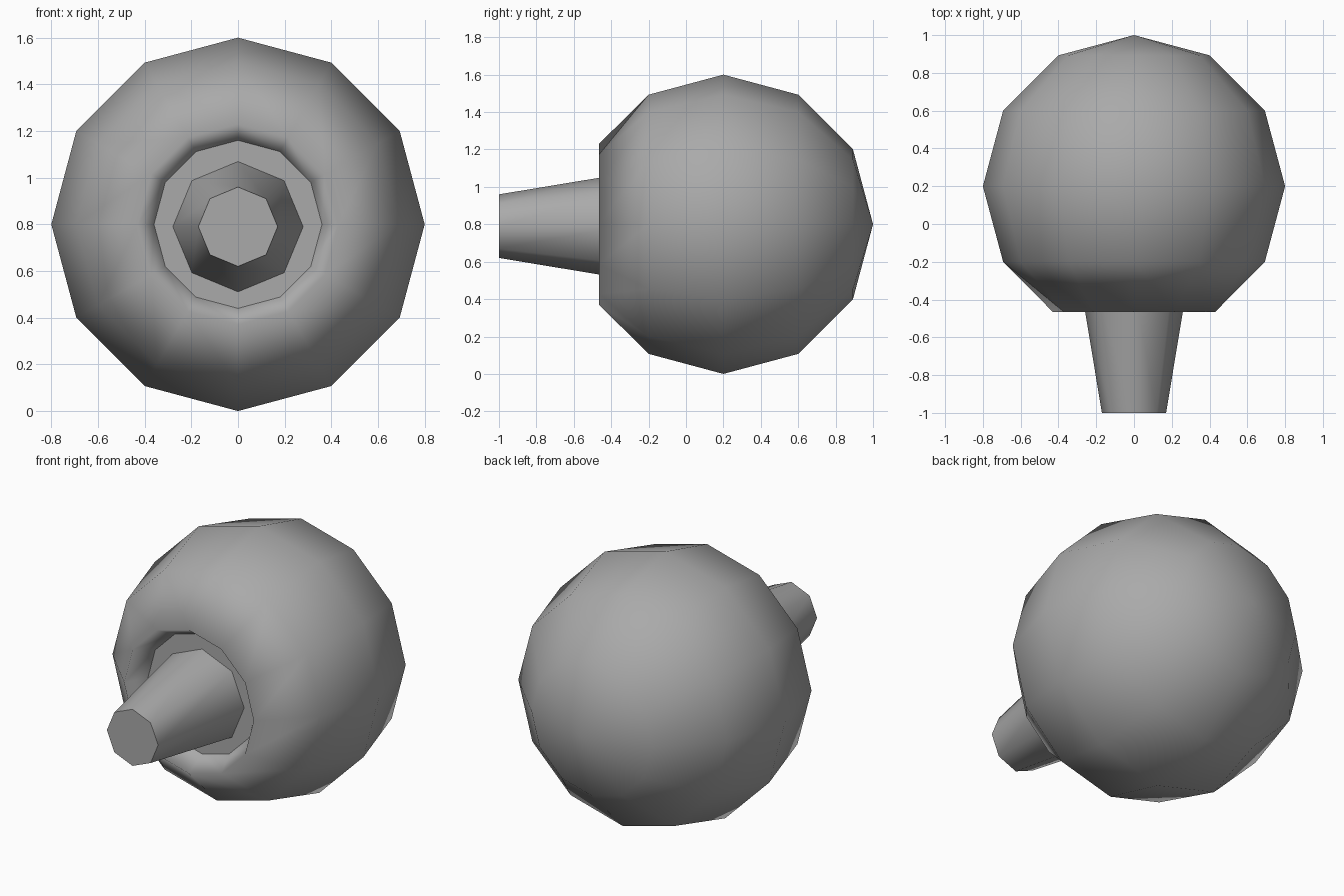
import bpy, bmesh, math

if "Cube" in bpy.data.objects:
    bpy.data.objects.remove(bpy.data.objects["Cube"])

# Darker grey shared by both parts
grey = bpy.data.materials.new("dark_grey")
grey.diffuse_color = (0.4, 0.4, 0.4, 1)
grey.use_nodes = True
grey.node_tree.nodes["Principled BSDF"].inputs["Base Color"].default_value = grey.diffuse_color


def lathe_y(name, profile, sides, z):
    """Revolve (radius, y) pairs about a y-parallel axis at height z; flat end caps."""
    bm = bmesh.new()
    rings = []
    for r, y in profile:
        if r == 0:
            rings.append([bm.verts.new((0, y, z))])
            continue
        rings.append([bm.verts.new((r * math.sin(2 * math.pi * i / sides), y,
                                    z + r * math.cos(2 * math.pi * i / sides)))
                      for i in range(sides)])
    for a, b in zip(rings, rings[1:]):
        for i in range(sides):
            j = (i + 1) % sides
            if len(a) == 1:
                bm.faces.new((a[0], b[i], b[j]))
            else:
                bm.faces.new((a[i], b[i], b[j], a[j]))
    for f in bm.faces:
        f.smooth = True
    # end caps stay flat
    if len(rings[0]) > 1:
        bm.faces.new(rings[0])
    bm.faces.new(rings[-1])
    bmesh.ops.recalc_face_normals(bm, faces=bm.faces)
    mesh = bpy.data.meshes.new(name)
    bm.to_mesh(mesh)
    bm.free()
    mesh.materials.append(grey)
    obj = bpy.data.objects.new(name, mesh)
    bpy.context.collection.objects.link(obj)
    return obj


# Ball: back pole to front ring, then the sloped lip and flat recess floor
R, CY, CZ = 0.8, 0.2, 0.8
arc = [(0, CY + R)] + [(R * math.sin(math.radians(t)), CY + R * math.cos(math.radians(t)))
                       for t in (30, 60, 90, 120)]
lathe_y("ball_shell", arc + [(0.43, -0.465), (0.36, -0.34)], 12, CZ)

# Tapered eight-sided barrel standing out of the recess
lathe_y("barrel", [(0.28, -0.335), (0.17, -1.0)], 8, 0.79)
